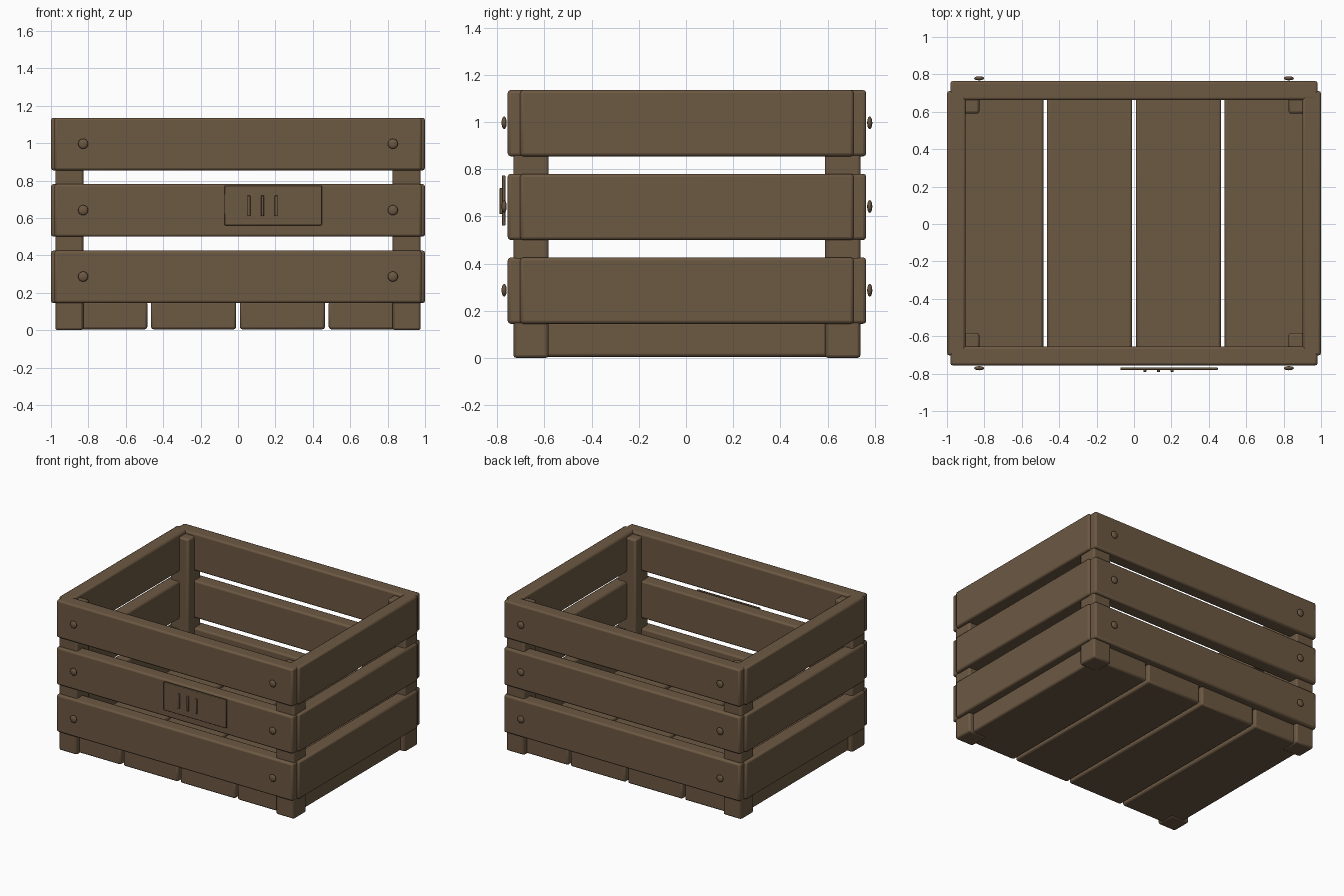
import bpy

if "Cube" in bpy.data.objects:
    bpy.data.objects.remove(bpy.data.objects["Cube"])

wood = bpy.data.materials.new("brown_wood")
wood.diffuse_color = (0.150, 0.098, 0.055, 1)
wood.use_nodes = True
wood.node_tree.nodes["Principled BSDF"].inputs["Base Color"].default_value = wood.diffuse_color
CY = 0.004  # crate centre in y


def finish(ob, name):
    ob.name = name
    ob.data.materials.append(wood)


def box(name, x0, x1, y0, y1, z0, z1, bevel=0.013):
    bpy.ops.mesh.primitive_cube_add(size=1, location=((x0 + x1) / 2, (y0 + y1) / 2, (z0 + z1) / 2))
    ob = bpy.context.object
    ob.scale = (x1 - x0, y1 - y0, z1 - z0)
    bpy.ops.object.transform_apply(location=False, rotation=False, scale=True)
    finish(ob, name)
    m = ob.modifiers.new("rounded_edges", "BEVEL")
    m.width = bevel
    m.segments = 2
    bpy.ops.object.shade_smooth_by_angle(angle=0.6)
    return ob


# corner posts
for sx in (-1, 1):
    for sy in (-1, 1):
        cx, cy = sx * 0.902, CY + sy * 0.661
        box("corner_post", cx - 0.075, cx + 0.075, cy - 0.075, cy + 0.075, 0, 1.115)

# wall slats in three rows, with nails on front and back
for row in range(3):
    z0 = 0.145 + row * 0.355
    z1 = z0 + 0.281
    for s in (-1, 1):
        y = CY + s * 0.709
        box("long_slat", -0.982, 0.982, y - 0.051, y + 0.051, z0, z1)
        box("side_slat", s * 0.95 - 0.05, s * 0.95 + 0.05, CY - 0.707, CY + 0.707, z0, z1)
        for sx in (-1, 1):
            bpy.ops.mesh.primitive_uv_sphere_add(
                segments=16, ring_count=8, radius=1,
                location=(sx * 0.828, CY + s * 0.775, z0 + 0.142))
            nail = bpy.context.object
            nail.scale = (0.027, 0.011, 0.027)
            bpy.ops.object.transform_apply(location=False, rotation=False, scale=True)
            finish(nail, "nail_head")
            bpy.ops.object.shade_smooth()

# floor boards
for i in range(4):
    cx = -0.7125 + i * 0.475
    box("floor_board", cx - 0.2275, cx + 0.2275, CY - 0.705, CY + 0.705, 0.005, 0.155)

# front plate with three raised bars
box("front_plate", -0.073, 0.448, -0.781, -0.766, 0.561, 0.774, 0.004)
for cx in (0.058, 0.131, 0.204):
    box("plate_bar", cx - 0.008, cx + 0.008, -0.791, -0.776, 0.61, 0.72, 0.003)
